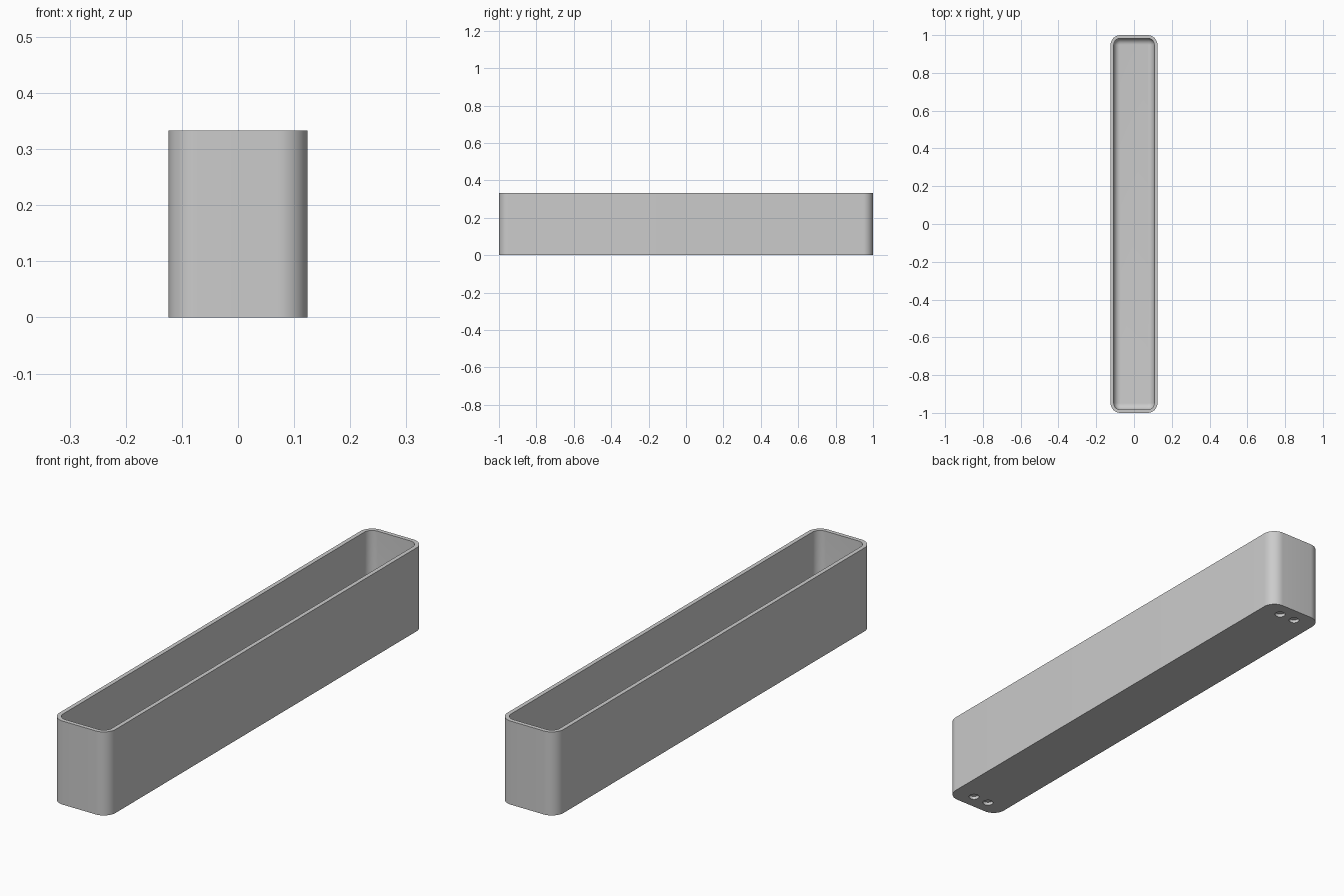
import bpy, bmesh, math

if "Cube" in bpy.data.objects:
    bpy.data.objects.remove(bpy.data.objects["Cube"], do_unlink=True)

HALF_X, HALF_Y, HEIGHT = 0.124, 1.0, 0.333
CORNER, WALL, FLOOR, FILLET = 0.052, 0.0167, 0.025, 0.034
HOLE_X, HOLE_Y, HOLE_R, HOLE_DEPTH = 0.036, 0.94, 0.02, 0.013
STEPS = 12

grey = bpy.data.materials.new("plain grey")
grey.use_nodes = True
color = (0.6, 0.6, 0.6, 1)
grey.diffuse_color = color
grey.node_tree.nodes["Principled BSDF"].inputs["Base Color"].default_value = color


def ring(bm, inset, z):
    """Rounded rectangle of vertices, inset from the outer outline."""
    r = CORNER - inset
    verts = []
    for i, (sx, sy) in enumerate([(1, 1), (-1, 1), (-1, -1), (1, -1)]):
        for k in range(STEPS + 1):
            a = (i + k / STEPS) * math.pi / 2
            verts.append(bm.verts.new((sx * (HALF_X - CORNER) + r * math.cos(a),
                                       sy * (HALF_Y - CORNER) + r * math.sin(a), z)))
    return verts


# Open tray: outer wall, rim, inner wall, floor fillet
bm = bmesh.new()
sections = [(0, 0), (0, HEIGHT), (WALL, HEIGHT)]
for k in range(9):
    a = k / 8 * math.pi / 2
    sections.append((WALL + FILLET * (1 - math.cos(a)),
                     FLOOR + FILLET * (1 - math.sin(a))))
rings = [ring(bm, inset, z) for inset, z in sections]
for low, high in zip(rings, rings[1:]):
    for i in range(len(low)):
        j = (i + 1) % len(low)
        bm.faces.new((low[i], low[j], high[j], high[i]))
bm.faces.new(rings[0][::-1])
bm.faces.new(rings[-1])
bmesh.ops.recalc_face_normals(bm, faces=bm.faces)
mesh = bpy.data.meshes.new("tray")
bm.to_mesh(mesh)
bm.free()
mesh.materials.append(grey)
tray = bpy.data.objects.new("tray", mesh)
bpy.context.collection.objects.link(tray)

# Four blind round recesses in the underside
bm = bmesh.new()
for sx in (-1, 1):
    for sy in (-1, 1):
        made = bmesh.ops.create_cone(bm, cap_ends=True, segments=32, radius1=HOLE_R,
                                     radius2=HOLE_R, depth=2 * HOLE_DEPTH)
        bmesh.ops.translate(bm, verts=made["verts"], vec=(sx * HOLE_X, sy * HOLE_Y, 0))
mesh = bpy.data.meshes.new("recess_cutter")
bm.to_mesh(mesh)
bm.free()
mesh.materials.append(grey)
cutter = bpy.data.objects.new("recess_cutter", mesh)
cutter.hide_render = True
bpy.context.collection.objects.link(cutter)

cut = tray.modifiers.new("recesses", 'BOOLEAN')
cut.operation, cut.solver, cut.object = 'DIFFERENCE', 'EXACT', cutter
bpy.ops.object.select_all(action='DESELECT')
bpy.context.view_layer.objects.active = tray
tray.select_set(True)
bpy.ops.object.modifier_apply(modifier=cut.name)
bpy.data.objects.remove(cutter, do_unlink=True)
bpy.ops.object.shade_smooth_by_angle(angle=math.radians(30))
